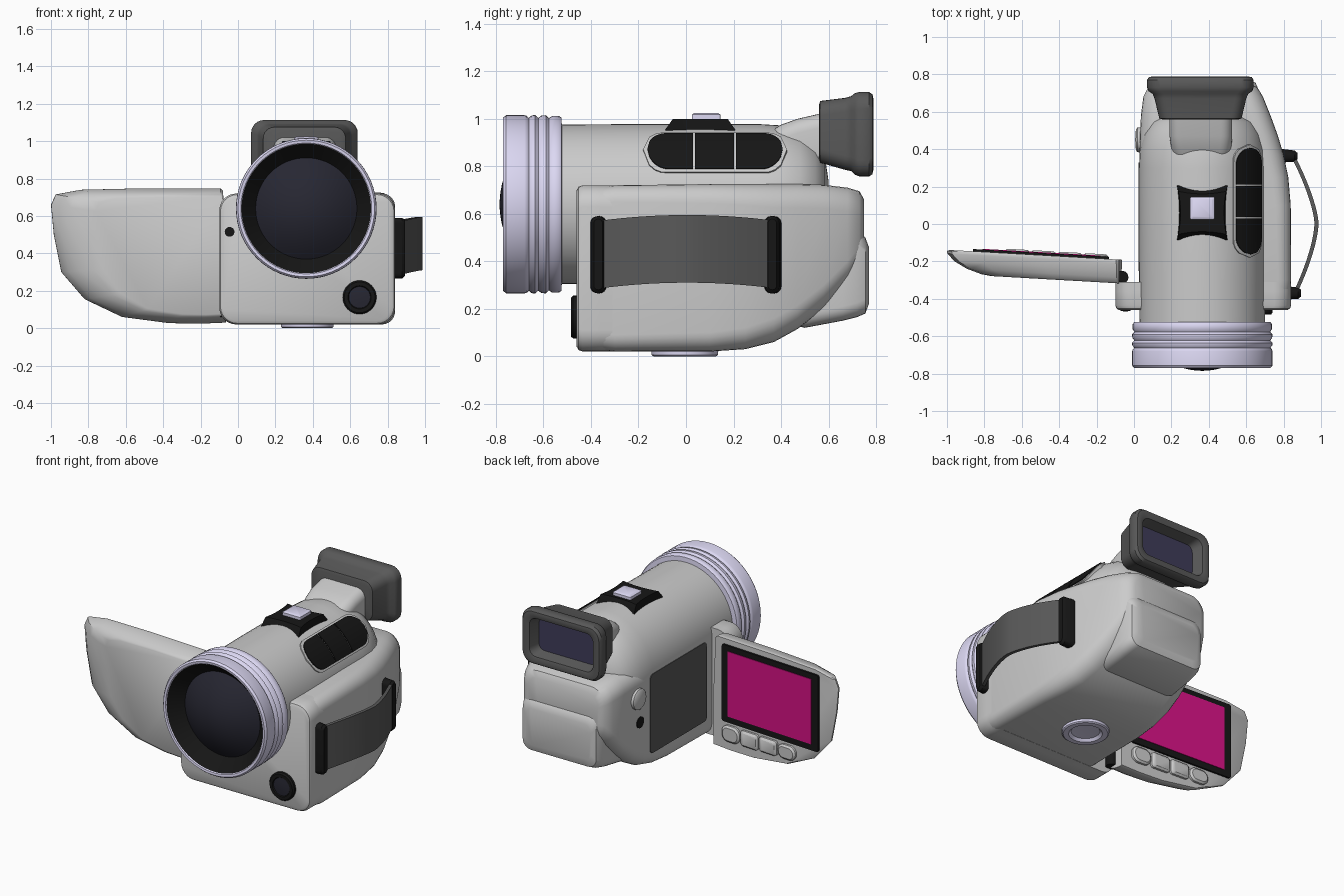
import bpy, bmesh, math

if "Cube" in bpy.data.objects:
    bpy.data.objects.remove(bpy.data.objects["Cube"])

def mat(name, r, g, b):
    m = bpy.data.materials.new(name)
    m.diffuse_color = (r, g, b, 1)
    m.use_nodes = True
    m.node_tree.nodes["Principled BSDF"].inputs["Base Color"].default_value = m.diffuse_color
    return m

BLACK = mat("black", .008, .008, .008)
DARK = mat("dark_rubber", .1, .1, .1)
GLASS = mat("lens_glass", .02, .02, .032)
NAVY = mat("eyepiece_glass", .05, .045, .1)
LILAC = mat("lilac_metal", .72, .69, .9)
PINK = mat("screen_magenta", .68, .006, .24)

def make(name, rings, material=None, caps=True, closed=True):
    """Skin a list of equally long point rings."""
    bm = bmesh.new()
    vs = [[bm.verts.new(p) for p in ring] for ring in rings]
    n = len(vs[0])
    for a, b in zip(vs, vs[1:]):
        for i in range(n if closed else n - 1):
            j = (i + 1) % n
            bm.faces.new((a[i], a[j], b[j], b[i]))
    if caps:
        bm.faces.new(vs[0])
        bm.faces.new(vs[-1])
    bmesh.ops.remove_doubles(bm, verts=bm.verts, dist=1e-5)
    bmesh.ops.recalc_face_normals(bm, faces=bm.faces)
    me = bpy.data.meshes.new(name)
    bm.to_mesh(me)
    bm.free()
    ob = bpy.data.objects.new(name, me)
    bpy.context.collection.objects.link(ob)
    if material:
        me.materials.append(material)
    return ob

def rrect(a0, a1, b0, b1, r, k=6):
    """Rounded rectangle as 2D points."""
    r = min(r, (a1 - a0) / 2 - 1e-4, (b1 - b0) / 2 - 1e-4)
    corners = ((a1 - r, b1 - r), (a0 + r, b1 - r), (a0 + r, b0 + r), (a1 - r, b0 + r))
    return [(ca + r * math.cos(math.pi / 2 * (q + i / k)), cb + r * math.sin(math.pi / 2 * (q + i / k)))
            for q, (ca, cb) in enumerate(corners) for i in range(k + 1)]

def loft(name, stations, material=None, axis="y"):
    """Stations: (position, a0, a1, b0, b1, corner radius)."""
    place = {"y": lambda t, a, b: (a, t, b), "x": lambda t, a, b: (t, a, b), "z": lambda t, a, b: (a, b, t)}[axis]
    return make(name, [[place(s[0], a, b) for a, b in rrect(*s[1:])] for s in stations], material)

def revolve(name, profile, c, material=None, axis="y", n=64, caps=False):
    """Profile of (radius, position) turned about an axis through c."""
    place = {"y": lambda t, u, v: (u, t, v), "x": lambda t, u, v: (t, u, v), "z": lambda t, u, v: (u, v, t)}[axis]
    return make(name, [[place(t, c[0] + r * math.cos(2 * math.pi * i / n), c[1] + r * math.sin(2 * math.pi * i / n))
                        for i in range(n)] for r, t in profile], material, caps)

AX = (.365, .64)  # lens axis (x, z)

# Barrel with rounded rear end
revolve("barrel", [(.335, -.54), (.338, -.2), (.338, .3), (.332, .4), (.31, .48), (.27, .545),
                   (.2, .585), (.1, .6), (0, .603)], AX)

# Ribbed lens ring, hood and glass
revolve("lens_ring", [(.343, -.755), (.35, -.768), (.365, -.77), (.375, -.757), (.375, -.68), (.372, -.67), (.364, -.662),
                      (.374, -.65), (.376, -.635), (.364, -.622), (.374, -.608), (.375, -.59), (.363, -.577),
                      (.372, -.563), (.372, -.535), (.365, -.525), (.3, -.52)], AX, LILAC)
revolve("lens_hood", [(.346, -.762), (.27, -.68), (.25, -.68)], AX, BLACK)
revolve("lens_glass", [(.272 * i / 10, -.785 + .105 * (i / 10) ** 2) for i in range(11)], AX, GLASS)

# Body shell and wide front block carrying the hinge
loft("body", [(-.38, .035, .83, .03, .71, .07), (-.3, .03, .84, .02, .72, .07), (.1, .03, .838, .02, .725, .08),
              (.25, .03, .825, .03, .725, .09), (.37, .03, .8, .06, .725, .1), (.47, .032, .77, .115, .725, .1),
              (.58, .037, .73, .2, .722, .1), (.68, .05, .69, .3, .71, .1), (.73, .075, .66, .36, .695, .1),
              (.75, .11, .62, .4, .66, .08)])
loft("front_block", [(-.46, -.08, .82, .04, .7, .08), (-.452, -.094, .834, .026, .714, .09),
                     (-.435, -.1, .84, .02, .72, .09), (-.36, -.1, .84, .02, .72, .09), (-.31, -.1, .84, .02, .72, .09)])

# Battery on the back
loft("battery", [(.42, .12, .64, .14, .4, .06), (.5, .1, .67, .12, .5, .06), (.66, .1, .67, .15, .555, .06),
                 (.72, .105, .665, .165, .535, .06), (.755, .12, .65, .18, .5, .06), (.77, .15, .62, .22, .46, .05)])

# Viewfinder neck, rubber eyecup and its glass
loft("viewfinder_neck", [(.33, .22, .5, .7, .93, .06), (.4, .2, .52, .72, .975, .06), (.47, .19, .525, .75, 1.0, .06),
                         (.6, .19, .525, .82, 1.03, .06)])
loft("eyecup", [(.56, .15, .56, .83, 1.06, .05), (.565, .135, .575, .815, 1.075, .06), (.67, .11, .6, .785, 1.088, .06),
                (.695, .1, .61, .78, 1.095, .06), (.71, .078, .632, .765, 1.107, .07), (.73, .07, .64, .757, 1.113, .07),
                (.77, .07, .64, .757, 1.113, .07), (.785, .08, .63, .767, 1.103, .07), (.789, .1, .61, .785, 1.085, .06),
                (.78, .125, .585, .81, 1.06, .05), (.7, .15, .56, .83, 1.04, .04)], DARK)
loft("eyepiece_glass", [(.695, .15, .56, .83, 1.04, .04), (.715, .15, .56, .83, 1.04, .04)], NAVY)

# Zoom control: pill patches wrapped on the barrel
def wrapped_pill(name, y0, y1, p0, p1, ha, r, material=None):
    """Slice y0..y1 of a pill p0..p1 wrapped on the barrel, half angle ha."""
    rings, n, end = [], 24, .09
    for i in range(n + 1):
        y = y0 + (y1 - y0) * i / n
        d = max(0, 1 - min(y - p0, p1 - y) / end)
        h = ha * math.sqrt(max(0, 1 - d * d)) + .001
        arc = [math.radians(42) + h * (2 * k / 10 - 1) for k in range(11)]
        pts = [(r, a) for a in arc] + [(.325, a) for a in reversed(arc)]
        rings.append([(AX[0] + q * math.cos(a), y, AX[1] + q * math.sin(a)) for q, a in pts])
    return make(name, rings, material)

wrapped_pill("zoom_rim", -.18, .425, -.18, .425, .33, .346)
for i, (a, b) in enumerate(((-.162, .03), (.038, .203), (.211, .407))):
    wrapped_pill(f"zoom_key_{i + 1}", a, b, -.162, .407, .29, .352, BLACK)

# Top pad and release button
bow = [(u / 6 - 1) for u in range(13)]
def pad_ring(z, hx, hy):
    side = [(t * hx, -hy + .014 * (1 - t * t)) for t in bow]
    edge = [(hx - .012 * (1 - t * t), t * hy) for t in bow[1:-1]]
    half = side + edge
    return [(.365 + x, .06 + y, z) for x, y in half + [(-x, -y) for x, y in half]]
make("top_pad", [pad_ring(.9, .135, .147), pad_ring(.955, .135, .147), pad_ring(1.0, .128, .115)], BLACK)
loft("release_button", [(.98, .3, .43, .025, .145, .008), (1.018, .3, .43, .025, .145, .008),
                        (1.025, .312, .418, .036, .134, .008)], LILAC, "z")

# Hand strap and its two clips
rings = []
for i in range(25):
    t = i / 12 - 1
    y, x = .005 + .375 * t, .975 - .125 * abs(t) ** 1.5 + (-.01 * t)
    up = .025 * (1 - t * t)
    rings.append([(x + dx, y, z + up) for dx, z in ((-.01, .285), (.012, .285), (.012, .57), (-.01, .57))])
make("hand_strap", rings, DARK)
for nm, y, x in (("front", -.37, .868), ("rear", .363, .848)):
    loft(f"strap_clip_{nm}", [(x - .07, y - .035, y + .04, .265, .59, .03), (x + .01, y - .03, y + .03, .265, .59, .03),
                              (x + .025, y - .018, y + .018, .28, .578, .018)], BLACK, "x")

# Flash lamp and sensor on the front
revolve("front_lamp", [(.09, -.44), (.09, -.475), (.082, -.485), (.062, -.485), (.055, -.475)], (.65, .165), BLACK)
revolve("front_lamp_glass", [(.064, -.478), (.03, -.482), (0, -.483)], (.65, .165), GLASS)
revolve("front_sensor", [(.026, -.44), (.026, -.465), (0, -.468)], (-.045, .515), BLACK, n=24)

# Tripod mount underneath
revolve("tripod_mount", [(.142, .04), (.14, .006), (.132, 0), (.1, 0), (.085, .016), (.05, .018), (0, .018)],
        (.37, -.005), LILAC, "z", 48)

# Left side: screen bay, button, socket
loft("screen_bay", [(.05, -.25, .33, .14, .655, .025), (.024, -.25, .33, .14, .655, .025)], DARK, "x")
revolve("side_button", [(.068, .05), (.066, .018), (.055, .01), (0, .006)], (.45, .545), None, "x", 32)
revolve("side_socket", [(.036, .05), (.036, .026), (0, .024)], (.43, .385), BLACK, "x", 24)

# Swing-out screen, built flat and then sheared to its opening angle
outline = [(-.065, .03), (-.065, .4), (-.08, .735), (-.095, .748), (-.5, .748), (-.84, .74), (-.975, .715), (-1, .66), (-.985, .5),
           (-.945, .3), (-.82, .155), (-.62, .06), (-.37, .027), (-.2, .024)]
def panel_ring(d, s):
    sz = 1 - (1 - s) * .5
    return [(-.08 + (x + .08) * s, -d, .4 + (z - .4) * sz) for x, z in outline]
swing = [make("screen_panel", [panel_ring(d, s) for d, s in
         ((0, .985), (.006, 1), (.02, .998), (.06, .955), (.095, .885), (.12, .8), (.127, .74))])]
swing.append(loft("screen_frame", [(-.01, -.86, -.135, .21, .71, .012), (.012, -.86, -.135, .21, .71, .012)], BLACK))
swing.append(loft("screen", [(0, -.81, -.18, .25, .675, .004), (.016, -.81, -.18, .25, .675, .004)], PINK))
for i in range(4):
    a = -.27 - .14 * i
    lo, rad = .085 + .004 * i, (.045 if i in (0, 3) else .02)
    swing.append(loft(f"screen_key_{i + 1}", [(-.01, a, a + .133, lo, .19, rad), (.014, a, a + .133, lo, .19, rad),
                                              (.024, a + .012, a + .121, lo + .012, .178, rad * .8)]))
for ob in swing:
    for v in ob.data.vertices:
        v.co.y += -.138 - .057 * (v.co.x + 1)

# Hinge pin between panel and block
revolve("hinge_pin", [(.035, .06), (.035, .68)], (-.065, -.285), BLACK, "z", 24, True)

# Smooth shading with crisp edges
for ob in bpy.context.collection.objects:
    ob.select_set(True)
    bpy.context.view_layer.objects.active = ob
bpy.ops.object.shade_smooth_by_angle(angle=math.radians(35))
